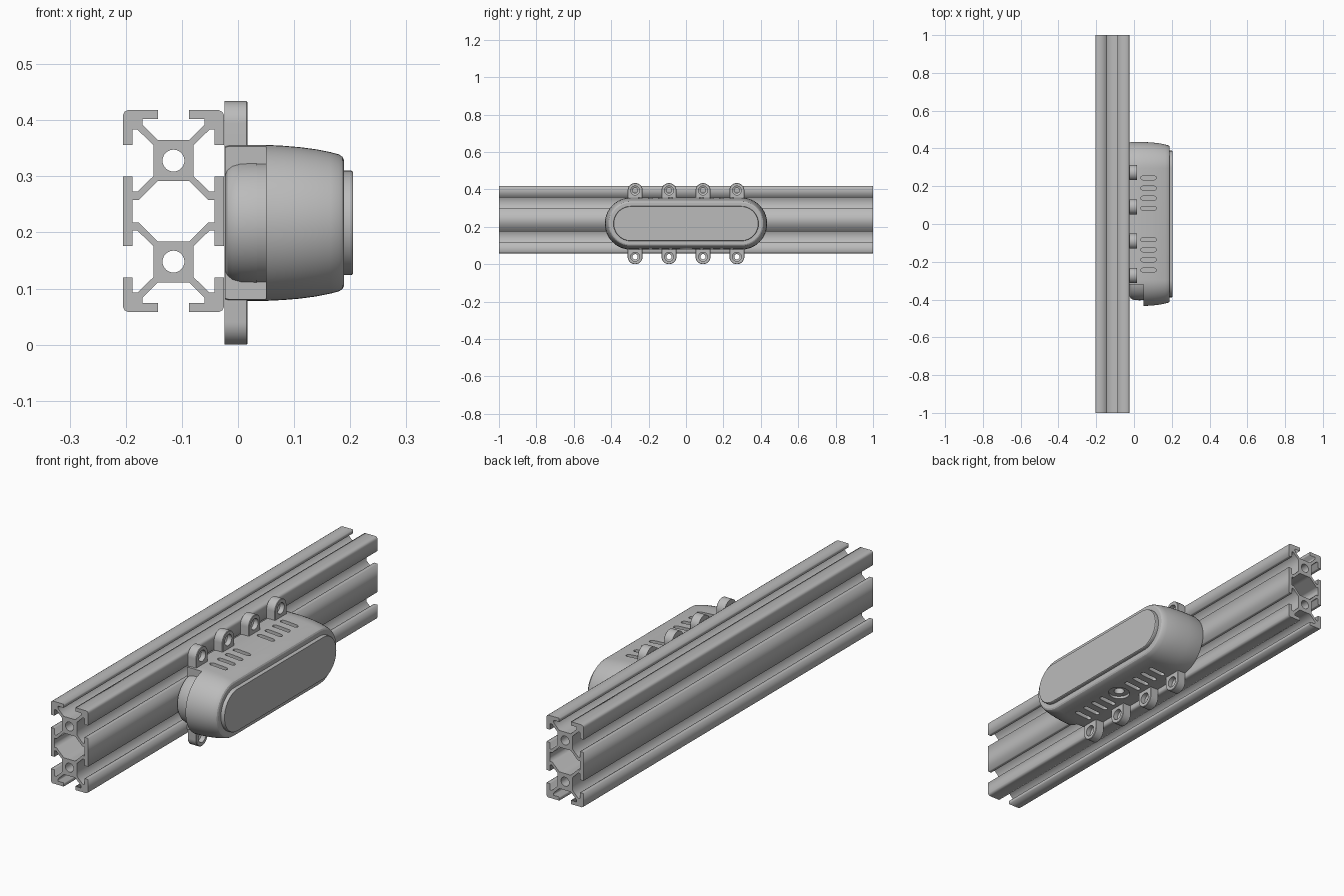
import bpy, bmesh, math
from mathutils import Matrix, Vector

cube = bpy.data.objects.get("Cube")
if cube:
    bpy.data.objects.remove(cube, do_unlink=True)

# Single grey material
grey = bpy.data.materials.new("plain_grey")
grey.use_nodes = True
grey.diffuse_color = (0.5, 0.5, 0.5, 1)
bsdf = next(n for n in grey.node_tree.nodes if n.type == 'BSDF_PRINCIPLED')
bsdf.inputs["Base Color"].default_value = (0.5, 0.5, 0.5, 1)

X, Y, Z = Vector((1, 0, 0)), Vector((0, 1, 0)), Vector((0, 0, 1))
MID_Z = 0.217


def select_only(obj):
    bpy.ops.object.select_all(action='DESELECT')
    obj.select_set(True)
    bpy.context.view_layer.objects.active = obj


def capsule(name, profile, half, long_axis, normal, centre, arc=20):
    """Loft capsule outlines; profile holds (distance along normal, radius)."""
    side = normal.cross(long_axis)
    bm = bmesh.new()
    rings = []
    for height, radius in profile:
        ring = []
        for end in (1, -1):
            for i in range(arc + 1):
                a = math.pi * (i / arc - 0.5)
                p = (long_axis * end * (half + radius * math.cos(a))
                     + side * end * radius * math.sin(a) + normal * height)
                ring.append(bm.verts.new(p + Vector(centre)))
        rings.append(ring)
    for low, high in zip(rings, rings[1:]):
        for i in range(len(low)):
            j = (i + 1) % len(low)
            bm.faces.new((low[i], low[j], high[j], high[i]))
    bm.faces.new(rings[0][::-1])
    bm.faces.new(rings[-1])
    bmesh.ops.remove_doubles(bm, verts=bm.verts, dist=1e-5)
    bmesh.ops.recalc_face_normals(bm, faces=bm.faces)
    mesh = bpy.data.meshes.new(name)
    bm.to_mesh(mesh)
    bm.free()
    mesh.materials.append(grey)
    obj = bpy.data.objects.new(name, mesh)
    bpy.context.collection.objects.link(obj)
    return obj


def cut(obj, cutter):
    cutter.hide_render = True
    select_only(obj)
    mod = obj.modifiers.new("cut", 'BOOLEAN')
    mod.operation, mod.solver, mod.object = 'DIFFERENCE', 'EXACT', cutter
    bpy.ops.object.modifier_apply(modifier=mod.name)
    bpy.data.objects.remove(cutter, do_unlink=True)


def smooth(obj):
    select_only(obj)
    bpy.ops.object.shade_smooth_by_angle(angle=math.radians(25))


# Slotted rail: mirrored quarter outline with cavity and two bores
quarter = [(0.028, 0.127), (0.055, 0.154), (0.055, 0.164), (0.028, 0.164),
           (0.028, 0.18), (0.081, 0.18), (0.087, 0.177), (0.09, 0.171),
           (0.09, 0.118), (0.073, 0.118), (0.073, 0.145), (0.064, 0.145),
           (0.036, 0.118), (0.036, 0.062), (0.064, 0.035), (0.073, 0.035),
           (0.073, 0.062), (0.09, 0.062)]
cavity = [(0.028, 0.054), (0.062, 0.02), (0.073, 0.02)]


def mirrored(q):
    right = q + [(u, -v) for u, v in reversed(q)]
    return right + [(-u, v) for u, v in reversed(right)]


def bore(v):
    angles = [2 * math.pi * i / 32 for i in range(32)]
    return [(0.0195 * math.cos(a), v + 0.0195 * math.sin(a)) for a in angles]


curve = bpy.data.curves.new("rail", 'CURVE')
curve.dimensions, curve.fill_mode, curve.extrude = '2D', 'BOTH', 1.0
for loop in (mirrored(quarter), mirrored(cavity), bore(0.09), bore(-0.09)):
    spline = curve.splines.new('POLY')
    spline.points.add(len(loop) - 1)
    for point, (u, v) in zip(spline.points, loop):
        point.co = (u, v, 0, 1)
    spline.use_cyclic_u = True
curve.materials.append(grey)
rail = bpy.data.objects.new("rail", curve)
bpy.context.collection.objects.link(rail)
rail.matrix_world = (Matrix.Translation((-0.115, 0, 0.238))
                     @ Matrix.Rotation(math.pi / 2, 4, 'X'))
select_only(rail)
bpy.ops.object.convert(target='MESH')

# Housing shell, tapering towards the front plate
shell = capsule("housing_shell", [
    (-0.023, 0.137), (-0.015, 0.139), (0.05, 0.139), (0.08, 0.1375),
    (0.11, 0.135), (0.14, 0.131), (0.165, 0.126), (0.18, 0.122),
    (0.186, 0.118), (0.189, 0.112), (0.189, 0.094)],
    0.295, Y, X, (0, 0, MID_Z), 28)

# Open notch at one end of the shell
bpy.ops.mesh.primitive_cube_add(size=1, location=(-0.05, -0.42, MID_Z))
notch = bpy.context.object
notch.scale = (0.2, 0.2, 0.5)
cut(shell, notch)

# Vent slots on the upper and lower sides
for z in (MID_Z - 0.139, MID_Z + 0.139):
    for y in (0.083, 0.137, 0.19, 0.244):
        for s in (-1, 1):
            cut(shell, capsule("vent_cutter", [(-0.025, 0.01), (0.025, 0.01)],
                               0.031, X, Z, (0.077, s * y, z), 8))

# Round socket on the underside
cut(shell, capsule("socket_cutter", [
    (-0.02, 0.045), (0.012, 0.045), (0.012, 0.022), (0.04, 0.022)],
    0, X, Z, (0.083, 0, MID_Z - 0.139)))
smooth(shell)

# Raised front plate
smooth(capsule("front_plate", [(0.18, 0.093), (0.202, 0.093), (0.205, 0.091)],
               0.295, Y, X, (0, 0, MID_Z), 28))

# Inner body seen through the notch
smooth(capsule("inner_body", [
    (-0.023, 0.088), (-0.019, 0.097), (-0.01, 0.104), (0.005, 0.108),
    (0.034, 0.109), (0.034, 0.108), (0.06, 0.108)],
    0.295, Y, X, (0, 0, MID_Z), 28))

# Mounting ears: upright bars through the shell with stepped screw holes
for n, y in enumerate((-0.272, -0.091, 0.091, 0.272)):
    ears = capsule("mounting_ears_%d" % (n + 1),
                   [(-0.024, 0.04), (0.015, 0.04), (0.017, 0.038)],
                   0.177, Z, X, (0, y, MID_Z))
    for s in (-1, 1):
        cut(ears, capsule("screw_cutter", [
            (-0.05, 0.014), (-0.008, 0.014), (-0.004, 0.024), (0.05, 0.024)],
            0, Z, X, (0, y, MID_Z + s * 0.177), 14))
    smooth(ears)
